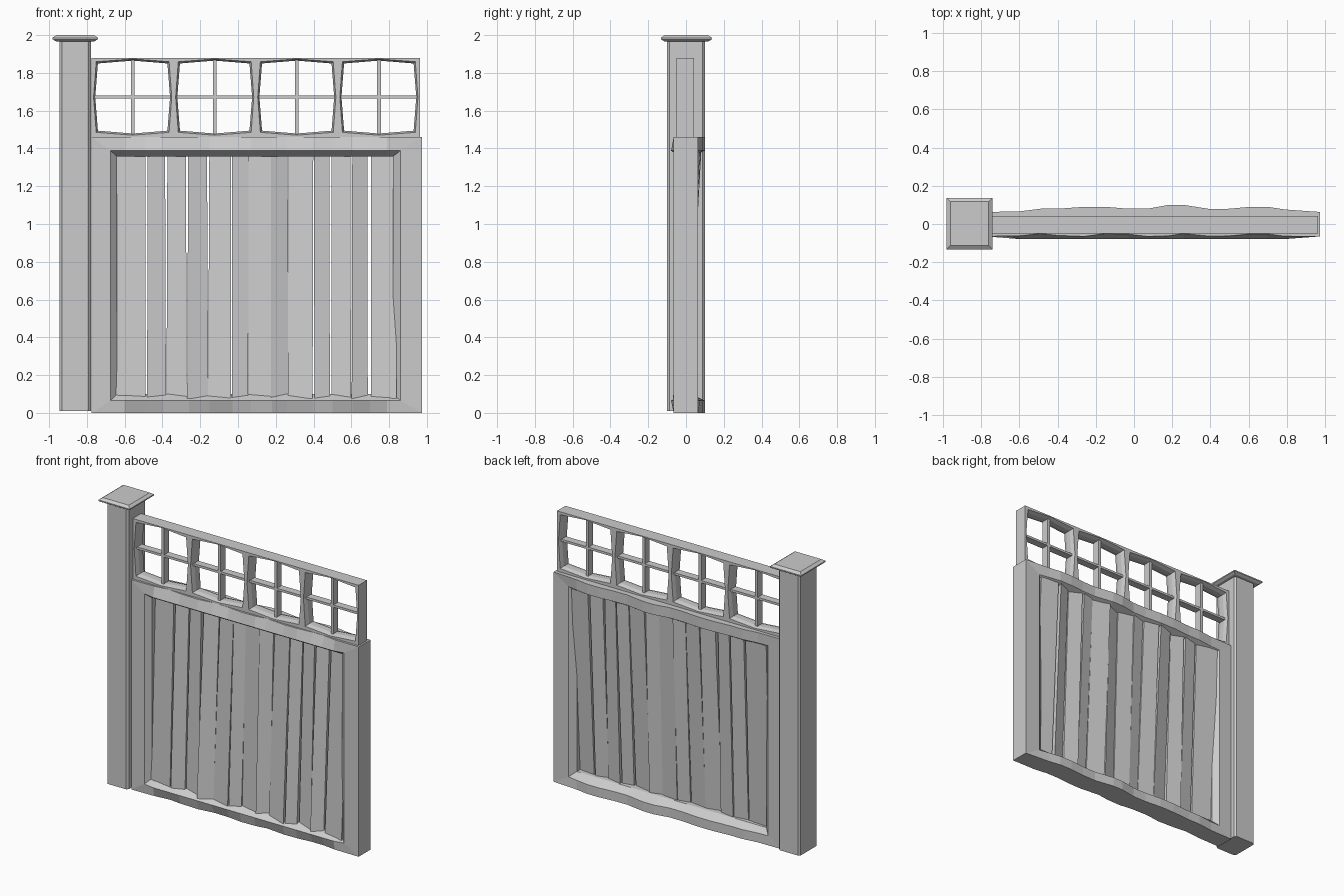
import bpy, bmesh, math, random

if "Cube" in bpy.data.objects:
    bpy.data.objects.remove(bpy.data.objects["Cube"])

random.seed(4)


def finish(name, bm):
    bmesh.ops.recalc_face_normals(bm, faces=bm.faces[:])
    me = bpy.data.meshes.new(name)
    bm.to_mesh(me)
    bm.free()
    ob = bpy.data.objects.new(name, me)
    bpy.context.collection.objects.link(ob)
    return ob


def loft(name, loops, ring=False):
    """Bridge closed loops; ring=True joins last to first, else both ends are capped."""
    bm = bmesh.new()
    vs = [[bm.verts.new(p) for p in lp] for lp in loops]
    n = len(loops[0])
    pairs = list(zip(vs, vs[1:])) + ([(vs[-1], vs[0])] if ring else [])
    for a, b in pairs:
        for i in range(n):
            j = (i + 1) % n
            bm.faces.new((a[i], a[j], b[j], b[i]))
    if not ring:
        bm.faces.new(vs[0])
        bm.faces.new(vs[-1])
    return finish(name, bm)


def box(name, x0, x1, y0, y1, z0, z1):
    return loft(name, [[(x0, y0, z), (x1, y0, z), (x1, y1, z), (x0, y1, z)] for z in (z0, z1)])


# Gate post with chamfered corners
PX = -0.862


def post_loop(hx, hy, c, z):
    q = [(hx, hy - c), (hx - c, hy), (-hx + c, hy), (-hx, hy - c),
         (-hx, -hy + c), (-hx + c, -hy), (hx - c, -hy), (hx, -hy + c)]
    return [(PX + x, y, z) for x, y in q]


loft("post", [post_loop(0.083, 0.1, 0.012, z) for z in (0.01, 1.975)])

# Post cap
loft("post_cap", [[(PX + sx * h, 0.002 + sy * (h + 0.015), z)
                   for sx, sy in ((1, 1), (-1, 1), (-1, -1), (1, -1))]
                  for h, z in ((0.102, 1.967), (0.12, 1.978), (0.12, 1.986), (0.1, 2.0))])

# Wavy rail frame: back and front offsets at shared stations along x
WAVE = [(-0.6, .066, -.062), (-0.49, .08, -.05), (-0.4, .08, -.06), (-0.26, .09, -.065),
        (-0.15, .09, -.05), (-0.03, .08, -.053), (0.07, .08, -.065), (0.18, .1, -.062),
        (0.26, .1, -.05), (0.4, .078, -.064), (0.5, .08, -.062), (0.61, .09, -.052),
        (0.7, .09, -.052), (0.79, .076, -.064)]


def rect_loop(x0, x1, z0, z1, end_y, ys):
    row = [(x0, end_y)] + [(w[0], y) for w, y in zip(WAVE, ys)] + [(x1, end_y)]
    return [(x, y, z0) for x, y in row] + [(x, y, z1) for x, y in reversed(row)]


OUT, LIP, IN = (-0.775, 0.975, 0.0, 1.46), (-0.675, 0.86, 0.065, 1.388), (-0.64, 0.82, 0.1, 1.357)
back = [w[1] for w in WAVE]
front = [w[2] for w in WAVE]
low = [-0.079] * len(WAVE)
loft("panel_frame", [rect_loop(*OUT, -.065, front), rect_loop(*LIP, -.065, low),
                     rect_loop(*IN, -.03, [-.03] * len(WAVE)),
                     rect_loop(*IN, .03, [.03] * len(WAVE)),
                     rect_loop(*LIP, .063, back), rect_loop(*OUT, .063, back)], ring=True)

# Leaning planks with tapering gaps, each twisted a little
EDGES = [-0.66, -0.485, -0.38, -0.27, -0.158, -0.035, 0.055, 0.175,
         0.265, 0.4, 0.49, 0.6, 0.695, 0.84]
GAP_TOP = [0, .012, .012, .012, .012, .006, 0, 0, .004, .003, .01, .01, .018, 0]
GAP_LOW = [0, .008, .003, .002, 0, .006, .002, 0, 0, .01, .008, .004, .016, 0]
for i in range(len(EDGES) - 1):
    lean = random.uniform(0.035, 0.075)
    twist = (0.012 if i % 2 else -0.012) * random.uniform(0.5, 1.2)
    loops = []
    for z, gap, s in ((0.075, GAP_LOW, -0.5), (1.38, GAP_TOP, 0.5)):
        a, b = EDGES[i] + gap[i] / 2, EDGES[i + 1] - gap[i + 1] / 2
        y = 0.006 + lean * s
        loops.append([(a, y - .026 - twist, z), (b, y - .026 + twist, z),
                      (b, y + .026 + twist, z), (a, y + .026 - twist, z)])
    loft(f"plank_{i + 1}", loops)

# Upper lattice: four cells with barrel shaped openings and cross bars
X0, X1, Z0, Z1, N = -0.775, 0.963, 1.455, 1.88, 4
W = (X1 - X0) / N
DIRS = [(1, 0), (1, 1), (0, 1), (-1, 1), (-1, 0), (-1, -1), (0, -1), (1, -1)]
for k in range(N):
    cx, cz = X0 + W * (k + .5), 1.672

    def cell(y, inset=None):
        pts = []
        for sx, sz in DIRS:
            if inset is None:
                x, z = cx + sx * W / 2, (Z1 if sz > 0 else Z0 if sz < 0 else cz)
            else:
                corner = sx != 0 and sz != 0
                x = cx + sx * ((0.193 if corner else 0.207) - inset)
                z = cz + sz * ((0.187 if corner else 0.202) - inset)
            pts.append((x, y, z))
        return pts

    loft(f"lattice_cell_{k + 1}", [cell(-.05), cell(-.05, 0), cell(-.02, .009),
                                   cell(.015, .009), cell(.042, 0), cell(.042)], ring=True)
    box(f"lattice_upright_{k + 1}", cx - .01, cx + .01, -.03, .022, cz - .2, cz + .2)
    box(f"lattice_bar_{k + 1}", cx - .205, cx + .205, -.03, .022, cz - .008, cz + .008)
